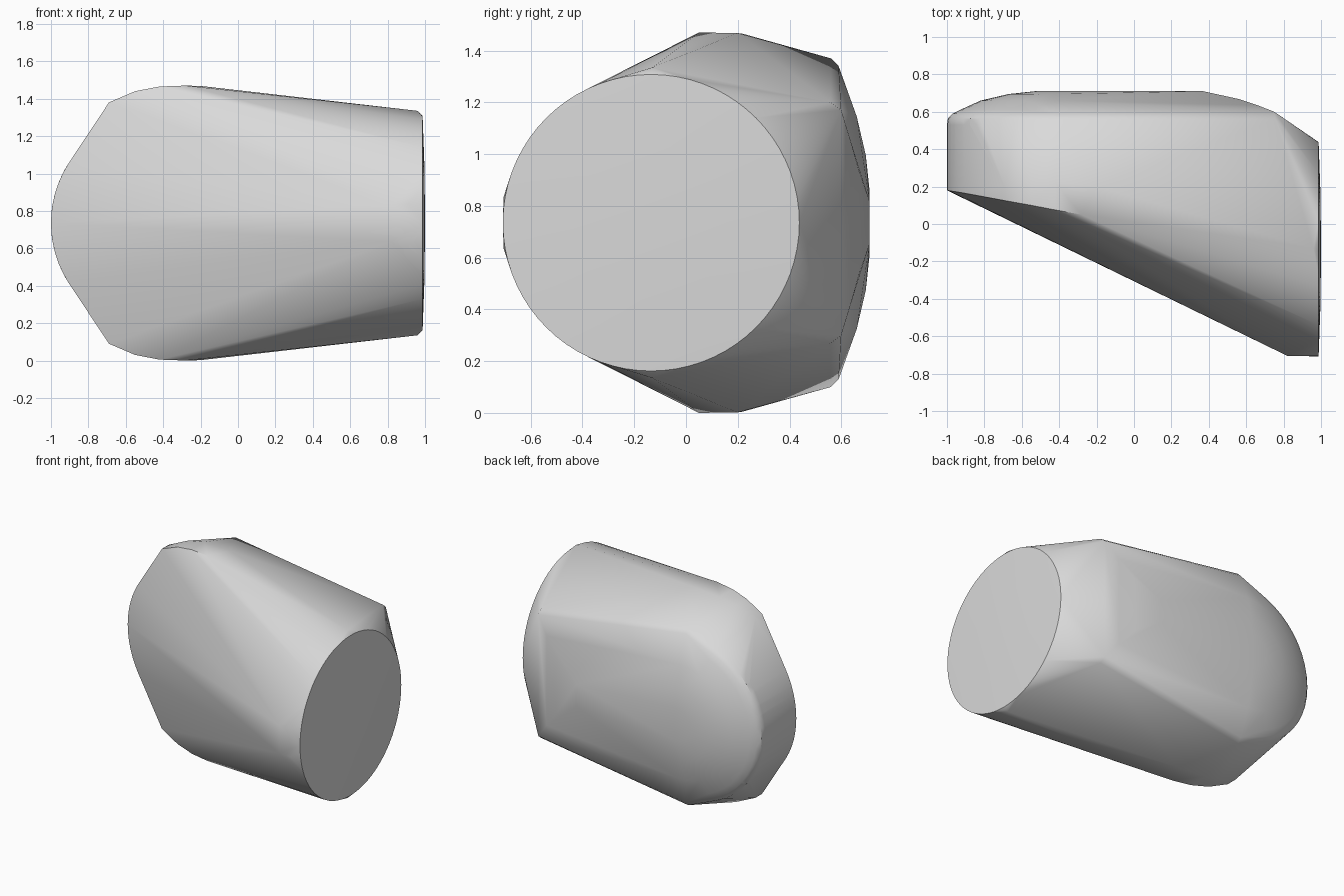
import bpy
import bmesh
import math
from mathutils import Vector

MIDDLE = 0.735  # height of the horizontal symmetry plane

default_cube = bpy.data.objects.get("Cube")
if default_cube:
    bpy.data.objects.remove(default_cube, do_unlink=True)


def make_material(name, colour):
    material = bpy.data.materials.new(name)
    material.use_nodes = True
    material.diffuse_color = colour
    shader = next(n for n in material.node_tree.nodes if n.type == "BSDF_PRINCIPLED")
    shader.inputs["Base Color"].default_value = colour
    return material


def mirrored(points):
    """Return the points above and below the symmetry plane."""
    return [Vector((x, y, MIDDLE + side * rise))
            for x, y, rise in points for side in (-1, 1)]


def disc_ring(x, radius, count=72):
    """Circle facing along x, centred on the flat round end."""
    angles = [math.tau * i / count for i in range(count)]
    return [Vector((x, -0.135 + radius * math.cos(a), MIDDLE + radius * math.sin(a)))
            for a in angles]


def dome_arc(y, radius, count=24):
    """Half circle around the rounded end of the back, bulging towards -x."""
    angles = [math.pi * (0.5 + i / count) for i in range(count + 1)]
    return [Vector((-0.41 + radius * math.cos(a), y, MIDDLE + radius * math.sin(a)))
            for a in angles]


def build_hull(name, points, material):
    """Wrap a convex skin round the points."""
    mesh = bpy.data.meshes.new(name)
    bm = bmesh.new()
    for point in points:
        bm.verts.new(point)
    bmesh.ops.remove_doubles(bm, verts=bm.verts[:], dist=0.001)
    bmesh.ops.convex_hull(bm, input=bm.verts[:], use_existing_faces=False)
    loose = [v for v in bm.verts if not v.link_faces]
    bmesh.ops.delete(bm, geom=loose, context="VERTS")
    bmesh.ops.recalc_face_normals(bm, faces=bm.faces[:])
    bm.to_mesh(mesh)
    bm.free()
    mesh.materials.append(material)
    body = bpy.data.objects.new(name, mesh)
    bpy.context.scene.collection.objects.link(body)
    return body


# Slightly domed round end
points = [Vector((1, -0.135, MIDDLE))]
points += disc_ring(0.997, 0.3) + disc_ring(0.987, 0.573)

# Lips just behind the round end
points += mirrored([(0.96, -0.13, 0.6), (0.82, -0.705, 0.1), (0.91, -0.705, 0.1)])

# Domed back: half circles shrinking towards the rear
profile = [(0.53, 0.59), (0.565, 0.585), (0.59, 0.56), (0.61, 0.52),
           (0.66, 0.41), (0.695, 0.26), (0.71, 0.12)]
for y, radius in profile:
    points += dome_arc(y, radius)

# Upper and lower rims of the back, and its tapered end
points += mirrored([(-0.41, 0.56, 0.635), (-0.41, 0.59, 0.605),
                    (0.755, 0.56, 0.465), (0.75, 0.6, 0.435),
                    (0.66, 0.635, 0.32), (0.56, 0.668, 0.2), (0.37, 0.71, 0.08)])

# Rounded side wall, swept from the slanted front to the back dome
for i in range(9):
    angle = math.radians(43) * i / 8
    x = -0.41 - 0.59 * math.cos(angle)
    rise = 0.59 * math.sin(angle)
    points += mirrored([(x, 0.18 - 0.16 * (x + 1), rise), (x, 0.53, rise)])

# Crown corners and the flat top and bottom
points += mirrored([(-0.69, 0.125, 0.645), (-0.69, 0.2, 0.645),
                    (-0.55, 0.1, 0.705), (-0.55, 0.22, 0.705),
                    (-0.42, 0.075, 0.73), (-0.42, 0.22, 0.73),
                    (-0.28, 0.05, 0.735), (-0.2, 0.2, 0.733)])

grey = make_material("plain grey", (0.7, 0.7, 0.7, 1))
body = build_hull("rounded_body", points, grey)

# Smooth surface with a crisp edge round the flat end
bpy.ops.object.select_all(action="DESELECT")
body.select_set(True)
bpy.context.view_layer.objects.active = body
bpy.ops.object.shade_smooth_by_angle(angle=math.radians(35))
